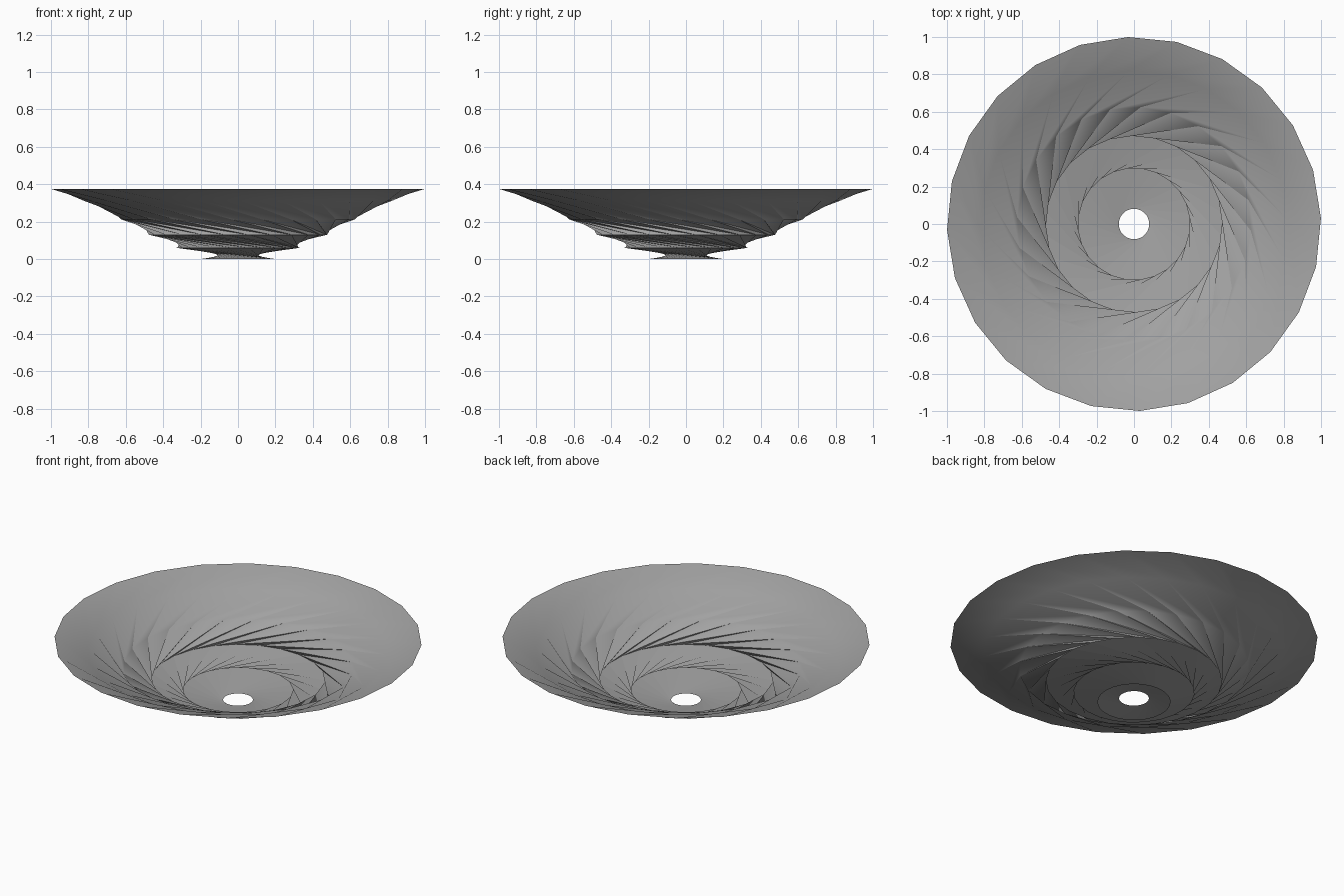
import bpy, bmesh, math

if "Cube" in bpy.data.objects:
    bpy.data.objects.remove(bpy.data.objects["Cube"])

SIDES = 24
STEP = 2 * math.pi / SIDES

# Rings of the dish: radius, height, twist in degrees back from the next ring out
RINGS = [
    (0.20, 0.000, 142),
    (0.33, 0.060, 78),
    (0.48, 0.130, 55),
    (0.625, 0.212, 40),
    (0.82, 0.310, 30),
    (1.00, 0.375, 0),
]

grey = bpy.data.materials.new("plain_grey")
grey.diffuse_color = (0.36, 0.36, 0.36, 1)
grey.use_nodes = True
grey.node_tree.nodes["Principled BSDF"].inputs["Base Color"].default_value = grey.diffuse_color

# Swirled open dish: each ring is turned against the next, pinching the wall
bm = bmesh.new()
angle = math.radians(1.8)
loops = []
for radius, height, twist in reversed(RINGS):
    angle += math.radians(twist)
    loops.append([bm.verts.new((radius * math.cos(angle + i * STEP),
                                radius * math.sin(angle + i * STEP), height))
                  for i in range(SIDES)])

for outer, inner in zip(loops, loops[1:]):
    for i in range(SIDES):
        j = (i + 1) % SIDES
        bm.faces.new((inner[i], outer[i], outer[j]))
        bm.faces.new((inner[i], outer[j], inner[j]))

mesh = bpy.data.meshes.new("swirled_dish")
bm.to_mesh(mesh)
bm.free()
mesh.materials.append(grey)
dish = bpy.data.objects.new("swirled_dish", mesh)
bpy.context.collection.objects.link(dish)

# Smooth wall with sharp swirl creases
bpy.context.view_layer.objects.active = dish
dish.select_set(True)
bpy.ops.object.shade_smooth_by_angle(angle=math.radians(40))
